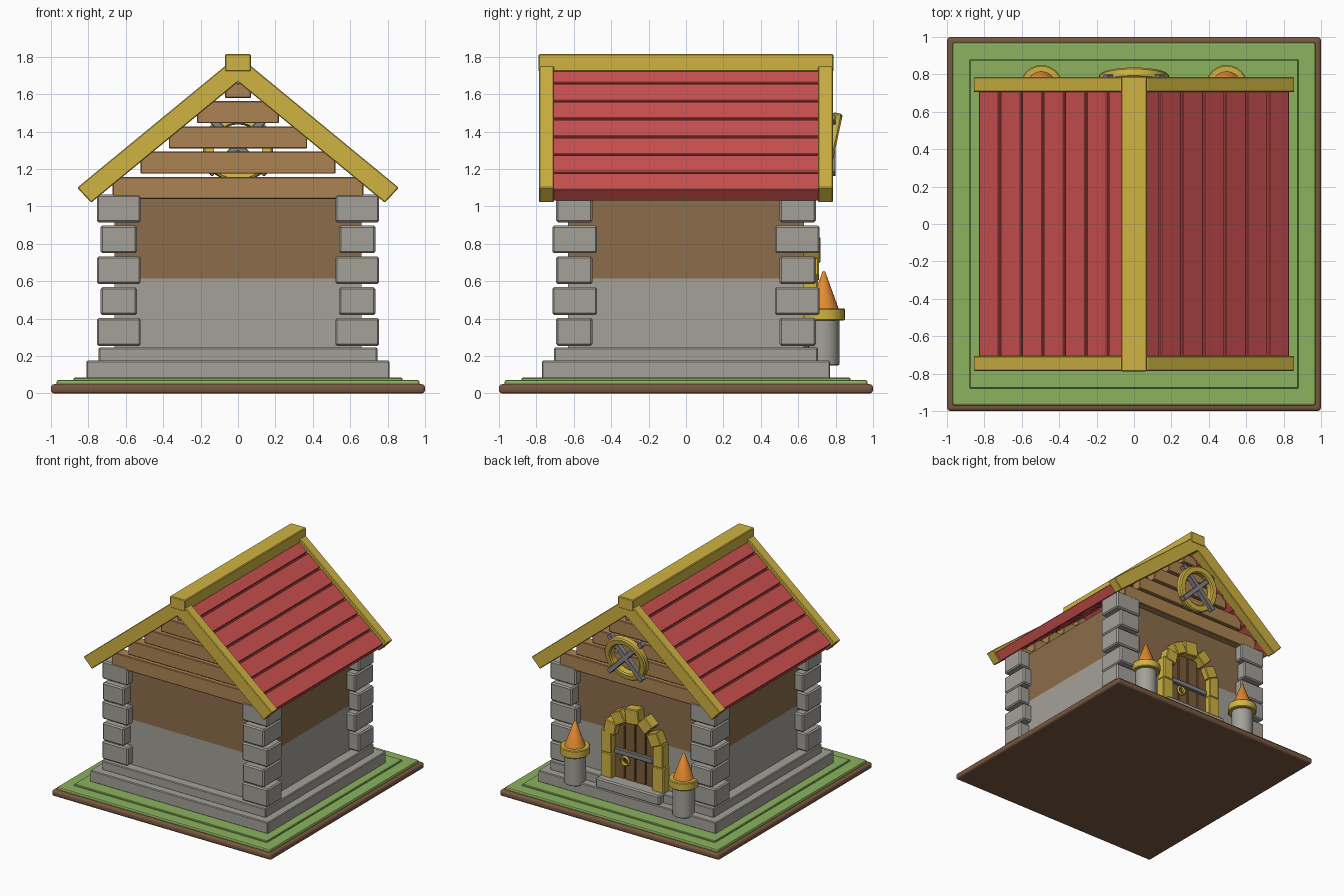
import bpy, bmesh, math
from mathutils import Matrix, Vector

if "Cube" in bpy.data.objects:
    bpy.data.objects.remove(bpy.data.objects["Cube"])


def material(name, r, g, b):
    lin = [(c / 255 / 12.92) if c < 11 else ((c / 255 + 0.055) / 1.055) ** 2.4 for c in (r, g, b)]
    m = bpy.data.materials.new(name)
    m.use_nodes = True
    m.diffuse_color = (*lin, 1)
    m.node_tree.nodes["Principled BSDF"].inputs["Base Color"].default_value = (*lin, 1)
    return m


STONE = material("stone grey", 164, 161, 153)
WALL = material("wall brown", 140, 109, 76)
PLANK = material("plank brown", 172, 132, 83)
GOLD = material("golden yellow", 208, 180, 66)
RED = material("roof red", 205, 82, 80)
GREEN = material("grass green", 139, 178, 94)
DIRT = material("earth brown", 122, 88, 64)
FLAME = material("flame orange", 226, 138, 48)
METAL = material("iron grey", 134, 134, 136)
DOOR = material("door brown", 126, 92, 58)


def finish(bm, name, mat, bevel=0.0, segments=1, smooth=False):
    bmesh.ops.recalc_face_normals(bm, faces=bm.faces)
    if bevel:
        bmesh.ops.bevel(bm, geom=bm.edges[:], offset=bevel, segments=segments,
                        affect='EDGES', profile=0.5)
    me = bpy.data.meshes.new(name)
    bm.to_mesh(me)
    bm.free()
    me.materials.append(mat)
    ob = bpy.data.objects.new(name, me)
    bpy.context.collection.objects.link(ob)
    if smooth:
        bpy.ops.object.select_all(action='DESELECT')
        ob.select_set(True)
        bpy.context.view_layer.objects.active = ob
        bpy.ops.object.shade_smooth_by_angle(angle=math.radians(40))
    return ob


def box(name, mat, x, y, z, bevel=0.006, segments=1, rot=None):
    """Box from (min, max) ranges, optionally turned about its centre."""
    bm = bmesh.new()
    bmesh.ops.create_cube(bm, size=1)
    size = [r[1] - r[0] for r in (x, y, z)]
    centre = Vector([(r[0] + r[1]) / 2 for r in (x, y, z)])
    bmesh.ops.scale(bm, vec=size, verts=bm.verts)
    bmesh.ops.transform(bm, matrix=Matrix.Translation(centre) @ (rot or Matrix()), verts=bm.verts)
    return finish(bm, name, mat, bevel, segments)


def span(half):
    return (-half, half)


def around(c, half):
    return (c - half, c + half)


def prism(name, mat, points, y0, y1, bevel=0.005):
    """Extrude an x-z outline along y."""
    bm = bmesh.new()
    face = bm.faces.new([bm.verts.new((px, y0, pz)) for px, pz in points])
    ext = bmesh.ops.extrude_face_region(bm, geom=[face])
    verts = [v for v in ext["geom"] if isinstance(v, bmesh.types.BMVert)]
    bmesh.ops.translate(bm, vec=(0, y1 - y0, 0), verts=verts)
    return finish(bm, name, mat, bevel)


def lathe(name, mat, profile, matrix, steps=24):
    """Spin an (r, z) profile about z."""
    bm = bmesh.new()
    vs = [bm.verts.new((r, 0, z)) for r, z in profile]
    edges = [bm.edges.new(p) for p in zip(vs, vs[1:])]
    bmesh.ops.spin(bm, geom=vs + edges, cent=(0, 0, 0), axis=(0, 0, 1),
                   angle=math.tau, steps=steps)
    bmesh.ops.remove_doubles(bm, verts=bm.verts, dist=0.0005)
    bmesh.ops.transform(bm, matrix=matrix, verts=bm.verts)
    return finish(bm, name, mat, smooth=True)


# Ground and foundation
box("earth_base", DIRT, span(1), span(1), (0, 0.05), 0.018, 3)
box("grass_layer", GREEN, span(0.97), span(0.97), (0.04, 0.072), 0.01, 2)
box("grass_inner_layer", GREEN, span(0.88), span(0.88), (0.06, 0.084), 0.005)
box("foundation_lower", STONE, span(0.81), span(0.77), (0.08, 0.175))
box("foundation_upper", STONE, span(0.745), span(0.705), (0.17, 0.245))

# Walls
box("stone_wall", STONE, span(0.66), span(0.63), (0.24, 0.615), 0)
box("wooden_wall", WALL, span(0.66), span(0.63), (0.615, 1.045), 0)

# Corner blocks, alternating long and short
for sx in (-1, 1):
    for sy in (-1, 1):
        for row in range(5):
            x0, x1, y0, y1 = (0.54, 0.735, 0.475, 0.715) if row % 2 else (0.52, 0.755, 0.5, 0.695)
            z = 0.255 + row * 0.165
            box("corner_block", STONE, sorted((sx * x0, sx * x1)),
                sorted((sy * y0, sy * y1)), (z, z + 0.148), 0.01)

# Gable planks, rafters and ridge
for sy in (-1, 1):
    for i in range(5):
        z = 1.04 + i * 0.135
        top = min(z + 0.118, 1.66)
        box("gable_plank", PLANK, span(0.67 - 0.15 * i), sorted((sy * 0.6, sy * 0.69)), (z, top), 0.005)
    half = [(0.785, 1.02), (0.86, 1.1), (0.07, 1.75)]
    outline = [(0, 1.665)] + half + [(-px, pz) for px, pz in reversed(half)]
    prism("gable_rafters", GOLD, outline, *sorted((sy * 0.705, sy * 0.785)))
box("ridge_beam", GOLD, span(0.07), span(0.788), (1.72, 1.815), 0.006)

# Roof boards on both slopes over a thin underlay
pitch = math.atan(0.827)
c, s = math.cos(pitch), math.sin(pitch)
for sx in (-1, 1):
    def slope_strip(a, b, d0, d1):
        """Outline between x positions a, b on the slope and depths d0, d1 below it."""
        pts = []
        for px, d in ((a, d0), (b, d0), (b, d1), (a, d1)):
            pts.append((sx * (px - d * s), 1.09 + (0.83 - px) * 0.827 - d * c))
        return pts
    for i in range(7):
        outer = 0.83 - i * 0.1155
        prism("roof_board", RED, slope_strip(outer, outer - 0.107, 0, 0.08), -0.71, 0.71, 0.004)
    prism("roof_underlay", RED, slope_strip(0.82, 0.06, 0.025, 0.07), -0.7, 0.7, 0)

# Doorway at the back
box("door_step", STONE, span(0.29), (0.62, 0.765), (0.17, 0.252), 0.01)
for i in range(4):
    x = (i - 1.5) * 0.095
    top = 0.74 if i in (1, 2) else 0.69
    box("door_plank", DOOR, around(x, 0.044), (0.6, 0.66), (0.24, top), 0.004)
box("door_bar", METAL, span(0.175), (0.65, 0.685), (0.455, 0.495), 0.004)
for sx in (-1, 1):
    for k, (z0, z1, w) in enumerate(((0.245, 0.45, 0.052), (0.45, 0.64, 0.046))):
        box("door_pillar", GOLD, around(sx * 0.235, w), (0.62, 0.705), (z0, z1), 0.006)
for k, ang in enumerate((18, 54, 90, 126, 162)):
    a = math.radians(ang)
    size = 0.062 if ang == 90 else 0.052
    box("arch_stone", GOLD, around(0.21 * math.cos(a), size), (0.61, 0.71 + 0.008 * (k % 2)),
        around(0.605 + 0.2 * math.sin(a), size), 0.006,
        rot=Matrix.Rotation(-a + 0.12 * (-1) ** k, 4, 'Y'))


def ring_profile(inner, outer, h):
    b = 0.01
    return [(inner, -h), (outer - b, -h), (outer, b - h), (outer, h - b),
            (outer - b, h), (inner + b, h), (inner, h - b), (inner, -h)]


upright = Matrix.Rotation(math.radians(-90), 4, 'X')
lathe("door_handle", GOLD, ring_profile(0.022, 0.042, 0.012),
      Matrix.Translation((0.08, 0.675, 0.41)) @ upright, 16)

# Round gable window, leaning outwards at the top, with a crossed grille
lean = Matrix.Rotation(math.radians(-12), 4, 'X')
lathe("window_ring", GOLD, ring_profile(0.13, 0.188, 0.028),
      Matrix.Translation((0, 0.772, 1.315)) @ lean @ upright, 28)
for ang in (45, -45):
    box("window_bar", METAL, span(0.215), (0.755, 0.8), around(1.325, 0.02), 0.004,
        rot=Matrix.Rotation(math.radians(ang), 4, 'Y'))

# Torch posts beside the door
for sx in (-1, 1):
    place = Matrix.Translation((sx * 0.495, 0.737, 0))
    lathe("torch_post", STONE, [(0, 0.15), (0.078, 0.15), (0.084, 0.156), (0.084, 0.4), (0, 0.4)], place)
    lathe("torch_collar", GOLD, [(0, 0.39), (0.107, 0.39), (0.113, 0.396), (0.113, 0.449),
                                 (0.107, 0.455), (0, 0.455)], place)
    lathe("torch_flame", FLAME, [(0, 0.45), (0.08, 0.45), (0.008, 0.65), (0, 0.655)], place)
